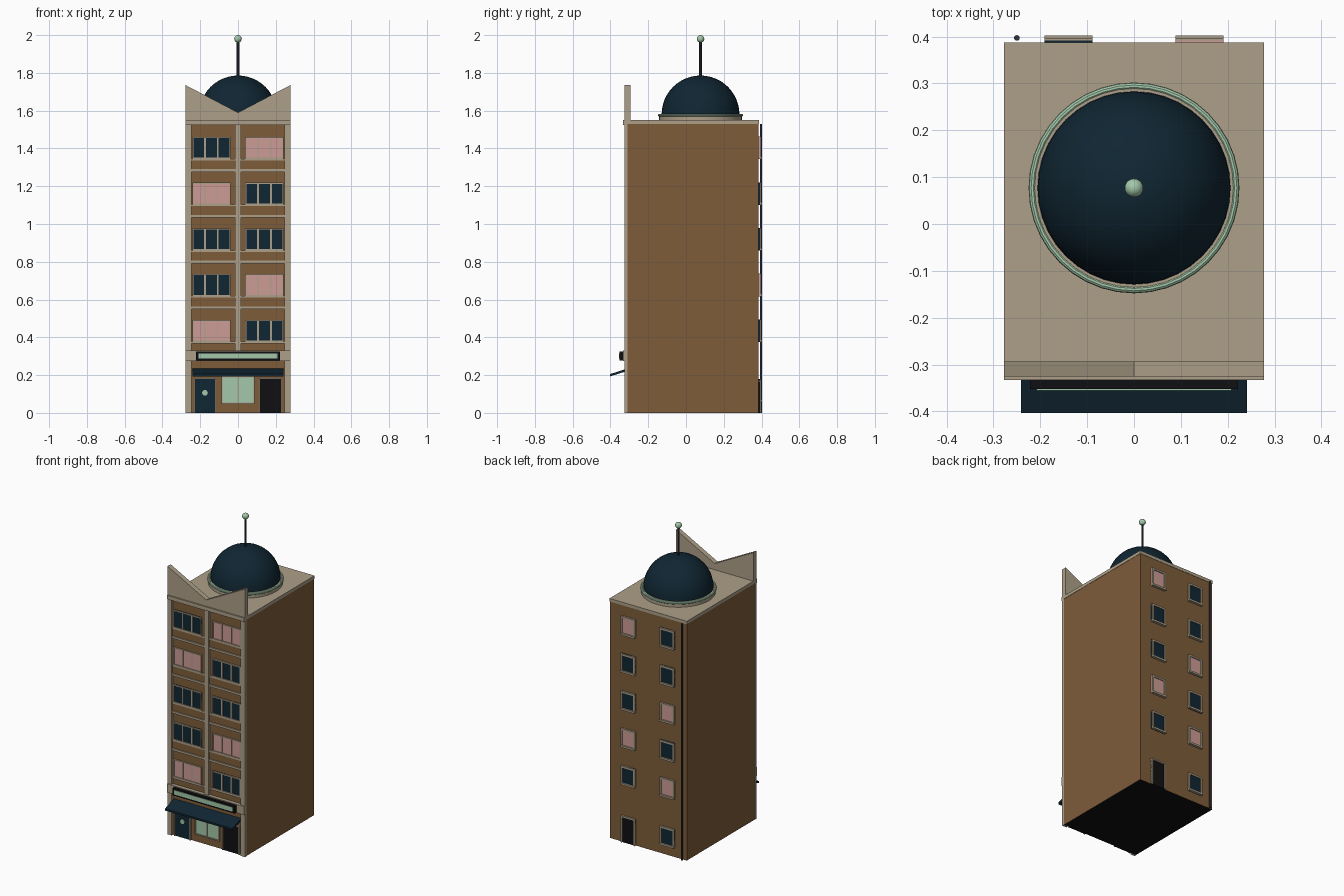
import bpy
import bmesh
from math import pi, cos, sin
from mathutils import Matrix, Vector

default_cube = bpy.data.objects.get("Cube")
if default_cube:
    bpy.data.objects.remove(default_cube, do_unlink=True)


def material(name, *rgb):
    mat = bpy.data.materials.new(name)
    mat.use_nodes = True
    mat.diffuse_color = (*rgb, 1)
    for node in mat.node_tree.nodes:
        if node.type == 'BSDF_PRINCIPLED':
            node.inputs["Base Color"].default_value = (*rgb, 1)
    return mat


stone = material("stone", .42, .35, .25)
brick = material("brick", .21, .107, .042)
navy = material("navy", .005, .019, .032)
pink = material("pink blind", .61, .335, .305)
mint = material("mint", .37, .58, .40)
black = material("black", .005, .005, .006)
slate = material("slate", .028, .032, .045)


def finish(name, bm, *mats, smooth=False):
    """Turn a bmesh into a named, coloured object."""
    bmesh.ops.recalc_face_normals(bm, faces=bm.faces)
    mesh = bpy.data.meshes.new(name)
    bm.to_mesh(mesh)
    bm.free()
    obj = bpy.data.objects.new(name, mesh)
    bpy.context.collection.objects.link(obj)
    for mat in mats:
        mesh.materials.append(mat)
    if smooth:
        bpy.ops.object.select_all(action='DESELECT')
        obj.select_set(True)
        bpy.context.view_layer.objects.active = obj
        bpy.ops.object.shade_smooth_by_angle()
    return obj


def add_box(bm, x, y, z):
    """Each argument is a (low, high) span."""
    low, high = Vector((x[0], y[0], z[0])), Vector((x[1], y[1], z[1]))
    place = Matrix.Translation((low + high) / 2) @ Matrix.Diagonal((*(high - low), 1))
    bmesh.ops.create_cube(bm, size=1, matrix=place)


def boxes(name, mat, spans):
    bm = bmesh.new()
    for x, y, z in spans:
        add_box(bm, x, y, z)
    return finish(name, bm, mat)


def extrude(name, mat, points, vector):
    bm = bmesh.new()
    face = bm.faces.new([bm.verts.new(p) for p in points])
    made = bmesh.ops.extrude_face_region(bm, geom=[face])["geom"]
    verts = [v for v in made if isinstance(v, bmesh.types.BMVert)]
    bmesh.ops.translate(bm, verts=verts, vec=vector)
    return finish(name, bm, mat)


def lathe(name, mat, profile, x=0, y=0, segments=40):
    """Revolve (radius, height) points around an upright axis."""
    bm = bmesh.new()
    verts = [bm.verts.new((r, 0, z)) for r, z in profile]
    edges = [bm.edges.new(pair) for pair in zip(verts, verts[1:])]
    bmesh.ops.spin(bm, geom=verts + edges, axis=(0, 0, 1), cent=(0, 0, 0),
                   angle=2 * pi, steps=segments)
    bmesh.ops.remove_doubles(bm, verts=bm.verts, dist=1e-5)
    bmesh.ops.translate(bm, verts=bm.verts, vec=(x, y, 0))
    return finish(name, bm, mat, smooth=True)


def arc(radius, height, start, end, steps, offset=0):
    angles = [start + (end - start) * i / steps for i in range(steps + 1)]
    return [(max(0, offset + radius * cos(a)), height + radius * sin(a)) for a in angles]


def frame(x, y, z, t, sill=True):
    """Spans of a rectangular surround lying inside x and z."""
    bars = [((x[0], x[0] + t), y, z), ((x[1] - t, x[1]), y, z),
            (x, y, (z[1] - t, z[1]))]
    return bars + [(x, y, (z[0], z[0] + t))] if sill else bars


half, wall, face, lip, back = .277, -.31, -.325, -.333, .385
roof, floor_gap, first_row = 1.53, .242, .435

# Main block with a black underside
bm = bmesh.new()
add_box(bm, (-.275, .275), (wall, back), (0, roof))
bm.normal_update()
for f in bm.faces:
    f.material_index = int(f.normal.z < -.5)
finish("main_block", bm, brick, black)

boxes("roof_slab", stone, [((-half, half), (wall, back + .002), (roof, 1.55))])

# Front piers, bands and the notched parapet
boxes("front_piers", stone, [((-half, -.247), (face, wall), (0, roof)),
                             ((.247, half), (face, wall), (0, roof)),
                             ((-.017, .017), (face, wall), (.3, roof))])
boxes("front_bands", stone, [((-half, half), (lip, wall), (.275, .33)),
                             ((-half, half), (lip, wall), (1.525, 1.55))])
extrude("parapet", stone, [(-half, face, roof), (half, face, roof), (half, face, 1.735),
                           (0, face, 1.59), (-half, face, 1.735)], (0, .032, 0))

# Front windows, floor by floor from the bottom
blinds = {-1: (1, 0, 0, 1, 0), 1: (0, 1, 0, 0, 1)}
blinds[-1] = (1, 0, 0, 1, 0)[:1] + (0, 0, 1, 0)
panes = {True: [], False: []}
trim, ledges, spandrels = [], [], []
for side in (-1, 1):
    bay = (-.247, -.017) if side < 0 else (.017, .247)
    x = (-.242, -.04) if side < 0 else (.038, .242)
    width = x[1] - x[0]
    for row in range(5):
        mid = first_row + row * floor_gap
        z = (mid - .058, mid + .058)
        lit = bool(blinds[side][row])
        panes[lit].append((x, (wall - .004, wall), z))
        trim += frame(x, (wall - .01, wall), z, .006)
        t = .0025 if lit else .005
        for k in (1, 2):
            c = x[0] + width * k / 3
            trim.append(((c - t, c + t), (wall - .008, wall), z))
        ledges.append((bay, (wall - .009, wall), (z[0] - .009, z[0])))
        if row:
            ledges.append((bay, (face + .002, wall), (mid - .127, mid - .113)))
            spandrels.append((bay, (wall - .006, wall), (mid - .113, z[0] - .009)))
boxes("front_dark_panes", navy, panes[False])
boxes("front_blind_panes", pink, panes[True])
boxes("front_window_trim", stone, trim)
boxes("front_ledges", stone, ledges)
boxes("front_spandrels", brick, spandrels)

# Shop front: two doors, display window, awning and sign board
skin = (wall - .005, wall)
left_door, right_door, shop = (.117, .228), (-.228, -.122), (-.088, .088)
door_z, shop_z = (0, .18), (.048, .195)
boxes("shop_door", navy, [(right_door, skin, door_z)])
boxes("street_door", black, [(left_door, skin, door_z)])
boxes("shop_glass", mint, [(shop, skin, shop_z)])
proud = (wall - .01, wall)
boxes("shop_trim", stone, frame(shop, proud, shop_z, .007)
      + [((-.003, .003), proud, shop_z)]
      + frame((.111, .234), proud, (0, .186), .006, False)
      + frame((-.234, -.116), proud, (0, .186), .006, False))
bm = bmesh.new()
bmesh.ops.create_cone(bm, cap_ends=True, segments=16, radius1=.015, radius2=.015, depth=.006,
                      matrix=Matrix.Translation((-.175, wall - .007, .106))
                      @ Matrix.Rotation(pi / 2, 4, 'X'))
finish("door_porthole", bm, mint)
extrude("awning", navy, [(-.241, wall, .235), (-.241, -.403, .205),
                         (-.241, -.403, .193), (-.241, wall, .222)], (.482, 0, 0))
boxes("sign_board", black, [((-.222, .222), (-.352, lip), (.277, .325))])
boxes("sign_panel", mint, [((-.208, .208), (-.355, -.352), (.287, .315))])

# Back windows and door
rear_blinds = {1: (0, 1, 0, 0, 1), -1: (1, 0, 1, 0, 0)}
rear = {True: [], False: []}
trim = []
rear_y, rear_skin = (back, .402), (back, back + .006)
for side in (-1, 1):
    x = (side * .14 - .051, side * .14 + .051)
    spots = [(first_row + i * floor_gap, bool(b)) for i, b in enumerate(rear_blinds[side])]
    if side < 0:
        spots.append((.12, False))
    for mid, lit in spots:
        z = (mid - .06, mid + .06)
        rear[lit].append((x, rear_skin, z))
        trim += frame(x, (back, .397), z, .011)
        trim.append((x, rear_y, (z[0], z[0] + .012)))
boxes("rear_dark_panes", navy, rear[False])
boxes("rear_blind_panes", pink, rear[True])
door_x = (.089, .191)
boxes("rear_door", black, [(door_x, rear_skin, (0, .165))])
boxes("rear_trim", stone, trim + frame(door_x, (back, .397), (0, .172), .009, False))

# Drainpipe
lathe("drainpipe", slate, [(0, 0), (.006, 0), (.006, roof), (0, roof)], -.25, .397, 12)

# Dome with its ring, mast and ball
dome_y = .077
lathe("dome_base", stone, [(0, 1.55), (.219, 1.55), (.219, 1.57), (.212, 1.582), (0, 1.582)],
      y=dome_y)
lathe("dome_ring", mint, arc(.008, 1.576, 0, 2 * pi, 10, .217), y=dome_y)
lathe("dome", navy, arc(.206, 1.58, 0, pi / 2, 12), y=dome_y)
lathe("mast", slate, [(.007, 1.77), (.007, 1.98)], y=dome_y, segments=12)
lathe("mast_ball", mint, arc(.02, 1.98, -pi / 2, pi / 2, 10), y=dome_y, segments=20)
